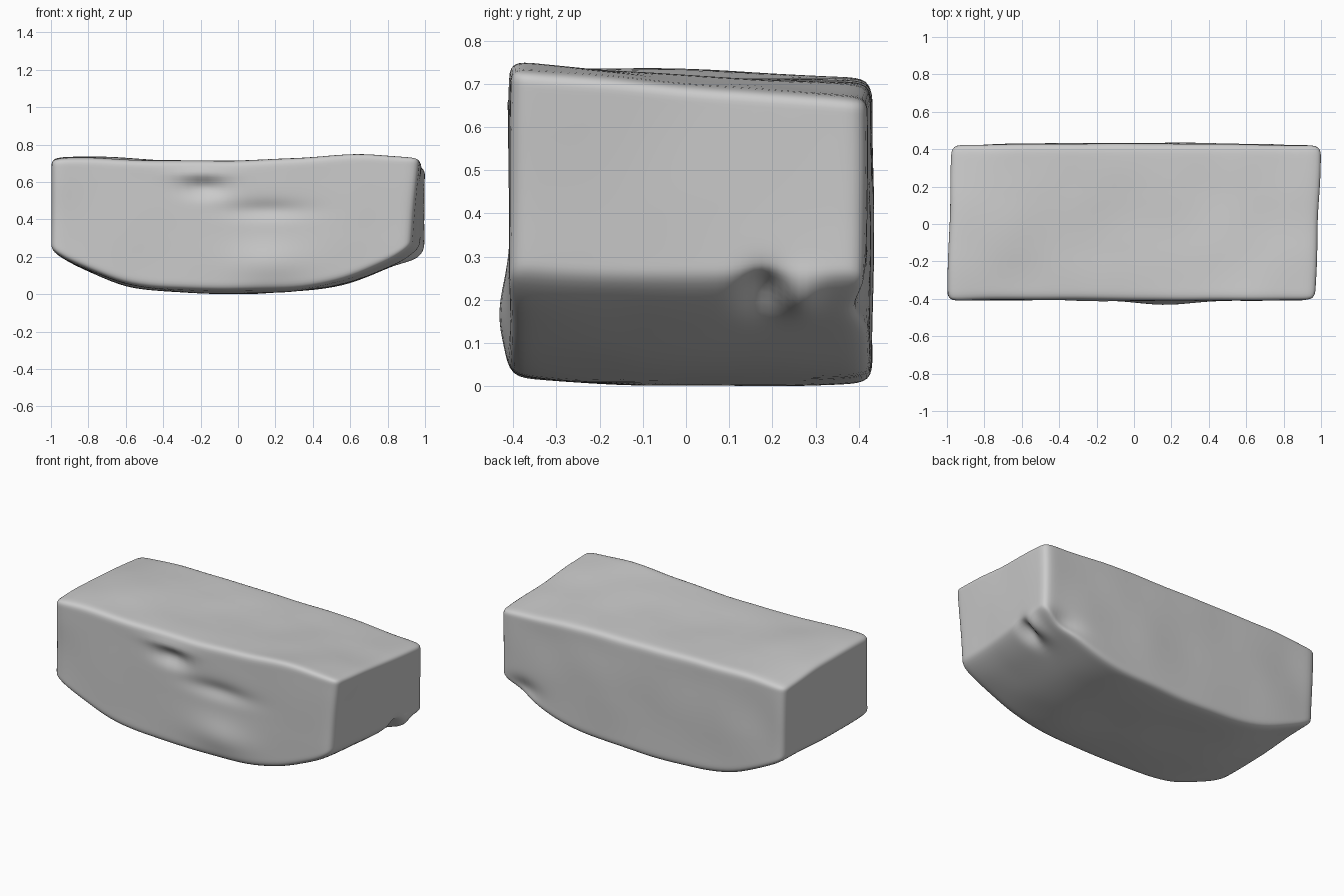
import bpy, bmesh, math
from mathutils import Vector, noise

if "Cube" in bpy.data.objects:
    bpy.data.objects.remove(bpy.data.objects["Cube"])


def curve(pts, x):
    # piecewise linear lookup through a short profile
    if x <= pts[0][0]:
        return pts[0][1]
    for (a, p), (b, q) in zip(pts, pts[1:]):
        if x <= b:
            return p + (q - p) * (x - a) / (b - a)
    return pts[-1][1]


def bump(co, centre, radii):
    return math.exp(-sum(((c - o) / r) ** 2 for c, o, r in zip(co, centre, radii)))


def mix(a, b, t):
    return a + (b - a) * t


# long profiles: sagging top along front and back, keel-like bottom
TOP_FRONT = [(-1, .722), (-.85, .73), (-.5, .715), (0, .71), (.35, .735), (.6, .753), (.85, .745), (1, .735)]
TOP_BACK = [(-1, .69), (-.75, .715), (-.4, .712), (0, .705), (.5, .70), (1, .66)]
BOTTOM = [(-1, .22), (-.9, .16), (-.57, .018), (0, 0), (.52, .02), (.9, .17), (1, .24)]

# stone block: gridded cube bent onto the profiles
bm = bmesh.new()
bmesh.ops.create_cube(bm, size=2)
bmesh.ops.subdivide_edges(bm, edges=bm.edges[:], cuts=11, use_grid_fill=True)
for v in bm.verts:
    u, w, h = v.co
    u = .45 * u + .55 * math.sin(u * math.pi / 2)      # finer cells at the ends
    t, k = (w + 1) / 2, (h + 1) / 2
    low = 1 - k
    if u > 0:
        x = u * (mix(.972, 1.0, t) - .05 * low * (1 - t))
    else:
        x = u * (mix(1.0, .98, t) - .02 * low * t)
    top = mix(curve(TOP_FRONT, u), curve(TOP_BACK, u), t)
    top += .02 * (1 - w * w) * bump((u,), (-.85,), (.3,))
    bottom = curve(BOTTOM, u) + .018 * max(0, -w) ** 3 + .008 * max(0, w) ** 3
    y = -.408 if w < 0 else .432 - .012 * u * u
    v.co = (x, y * abs(w), mix(bottom, top, k))
mesh = bpy.data.meshes.new("stone_block")
bm.to_mesh(mesh)
bm.free()
rock = bpy.data.objects.new("stone_block", mesh)
bpy.context.collection.objects.link(rock)
bpy.context.view_layer.objects.active = rock
rock.select_set(True)
sub = rock.modifiers.new("rounding", 'SUBSURF')
sub.levels = 2
bpy.ops.object.modifier_apply(modifier=sub.name)

# worn dents, bulges and gentle unevenness
for v in rock.data.vertices:
    c = v.co.copy()
    d = Vector((0, 0, 0))
    d.y += .035 * bump(c, (-.18, -.41, .57), (.10, .15, .05))
    d.y += .02 * bump(c, (.15, -.41, .45), (.2, .15, .05))
    d.y -= .012 * bump(c, (-.2, -.41, .64), (.15, .15, .03))
    d.y -= .022 * bump(c, (.18, -.41, .16), (.2, .15, .1))
    d += Vector((-.04, 0, .03)) * bump(c, (.95, .18, .2), (.12, .05, .06))
    d += Vector((.02, 0, -.015)) * bump(c, (.93, .27, .21), (.12, .05, .05))
    d.y -= .03 * bump(c, (.85, .42, .2), (.1, .1, .06))
    d += noise.noise_vector(c * 3.5) * .006
    v.co = c + d
    v.co.z = max(v.co.z, 0)

bpy.ops.object.shade_smooth()
